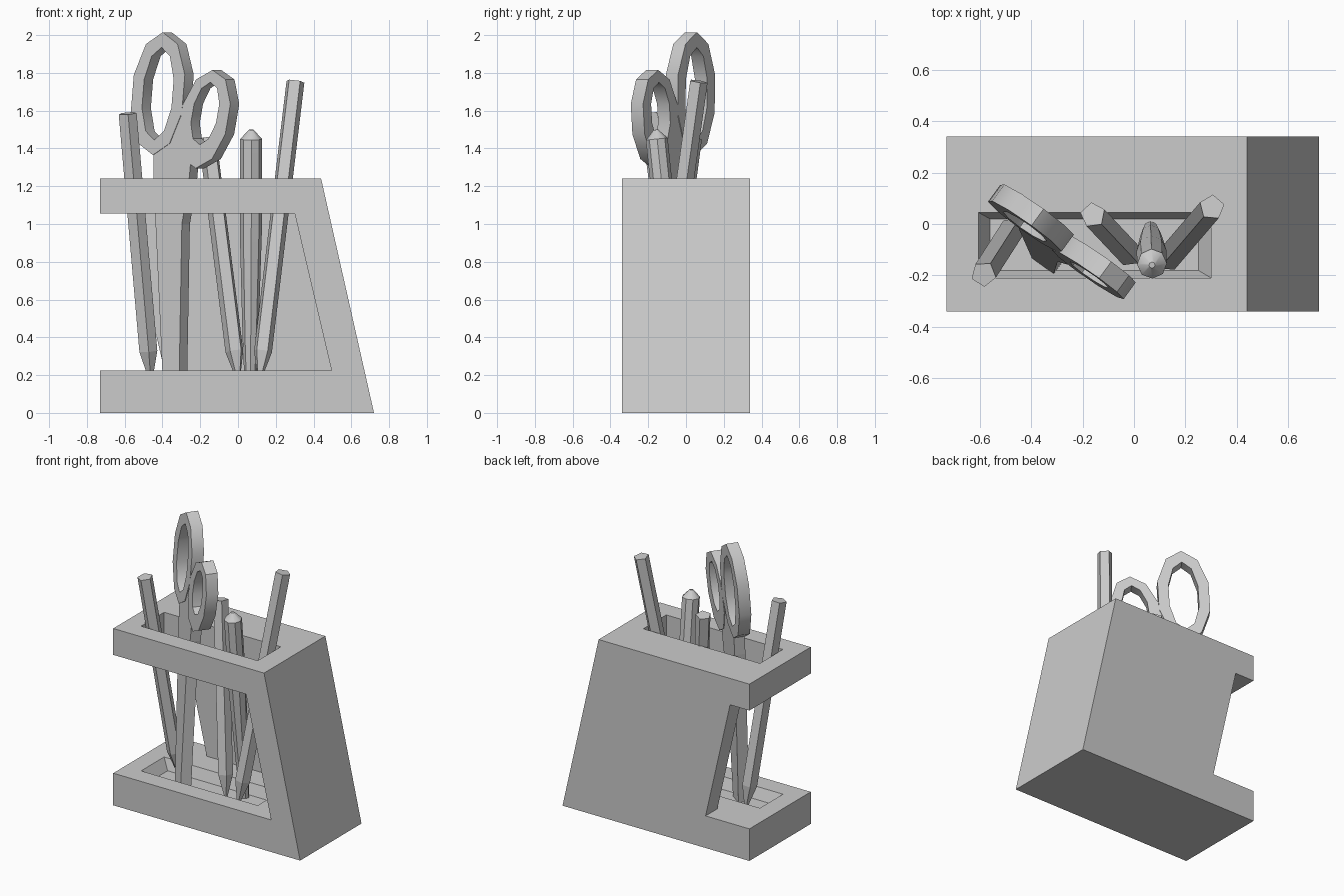
import bpy, bmesh
from math import sin, cos, pi, radians
from mathutils import Vector

if "Cube" in bpy.data.objects:
    bpy.data.objects.remove(bpy.data.objects["Cube"], do_unlink=True)

GREY = (0.6, 0.6, 0.6, 1)
grey = bpy.data.materials.new("plain grey")
grey.use_nodes = True
grey.diffuse_color = GREY
grey.node_tree.nodes["Principled BSDF"].inputs["Base Color"].default_value = GREY


def finish(name, bm, smooth=False):
    bmesh.ops.recalc_face_normals(bm, faces=bm.faces)
    mesh = bpy.data.meshes.new(name)
    bm.to_mesh(mesh)
    bm.free()
    mesh.materials.append(grey)
    obj = bpy.data.objects.new(name, mesh)
    bpy.context.collection.objects.link(obj)
    if smooth:
        bpy.ops.object.select_all(action='DESELECT')
        obj.select_set(True)
        bpy.context.view_layer.objects.active = obj
        bpy.ops.object.shade_smooth_by_angle(angle=radians(40))
    return obj


def loft(name, rings, caps=True, closed=False, smooth=False):
    """Skin a list of equal-length closed loops of points."""
    bm = bmesh.new()
    loops = [[bm.verts.new(p) for p in ring] for ring in rings]
    n = len(loops[0])
    pairs = list(zip(loops, loops[1:]))
    if closed:
        pairs.append((loops[-1], loops[0]))
    for a, b in pairs:
        for i in range(n):
            j = (i + 1) % n
            bm.faces.new((a[i], a[j], b[j], b[i]))
    if caps and not closed:
        bm.faces.new(loops[0])
        bm.faces.new(loops[-1])
    return finish(name, bm, smooth)


def prism(name, profile, y0, y1):
    return loft(name, [[(x, y, z) for x, z in profile] for y in (y0, y1)])


def rect(x0, x1, y0, y1, z):
    return [(x0, y0, z), (x1, y0, z), (x1, y1, z), (x0, y1, z)]


# Holder: slanted block with a front opening, a shallower back notch,
# a slot through the top and a tapered tray in the base
FLOOR, LEDGE, TOP, TRAY = 0.225, 1.055, 1.24, 0.15
holder = prism("holder", [(-0.73, 0), (0.72, 0), (0.44, TOP), (-0.73, TOP)], -0.34, 0.34)


def opening(name, low_x, high_x, y0, y1):
    return prism(name, [(-0.9, FLOOR), (low_x, FLOOR), (high_x, LEDGE), (-0.9, LEDGE)], y0, y1)


slot = (-0.605, 0.30, -0.21, 0.045)
tray = (-0.56, 0.25, -0.18, 0.02)
cutters = [
    opening("front_opening", 0.495, 0.30, -0.5, 0.21),
    opening("back_notch", -0.39, -0.58, 0.1, 0.5),
    loft("top_slot", [rect(*slot, 0.9), rect(*slot, 1.4)]),
    loft("base_tray", [rect(*tray, TRAY), rect(*slot, FLOOR), rect(*slot, 0.3)]),
]
bpy.context.view_layer.objects.active = holder
for cutter in cutters:
    mod = holder.modifiers.new(cutter.name, 'BOOLEAN')
    mod.operation = 'DIFFERENCE'
    mod.solver = 'EXACT'
    mod.object = cutter
    bpy.ops.object.modifier_apply(modifier=mod.name)
    bpy.data.objects.remove(cutter, do_unlink=True)


def stick(name, tip, end, sides, profile, smooth=False):
    """Faceted rod from tip to end; profile holds (distance, radius)."""
    tip, end = Vector(tip), Vector(end)
    turn = (end - tip).to_track_quat('Z', 'Y')
    length = (end - tip).length
    rings = []
    for d, r in profile:
        d = d if d >= 0 else length + d
        rings.append([tip + turn @ Vector((r * sin(2 * pi * i / sides), r * cos(2 * pi * i / sides), d))
                      for i in range(sides)])
    return loft(name, rings, smooth=smooth)


# Pencils and marker
for name, tip, end in (
        ("left_pencil", (-0.46, 0.0, TRAY), (-0.585, -0.195, 1.585)),
        ("right_pencil", (0.11, -0.16, TRAY), (0.303, 0.065, 1.755)),
        ("short_pencil", (0.005, -0.14, TRAY), (-0.16, 0.035, 1.455))):
    length = (Vector(end) - Vector(tip)).length
    stick(name, tip, end, 5, [(0, 0.003), (0.18, 0.05), (length, 0.05)])
stick("marker", (0.065, -0.02, TRAY), (0.07, -0.16, 1.5), 8,
      [(0, 0.03), (0.25, 0.042), (0.8, 0.058), (-0.05, 0.058), (-0.001, 0.012)], True)

# Scissors: flat shape in an upright plane turned about the vertical
NORMAL = Vector((0.59, 0.81, 0))


def on_plane(x, z, offset):
    x += 0.024
    y = -0.057 - 0.725 * (x + 0.30) + 0.07 * (z - 1.6)
    return Vector((x, y, z)) + NORMAL * offset


def handle(name, cx, cz, outer, inner, lean, lift, half=0.04, n=10):
    rings = []
    for i in range(n):
        a = 2 * pi * (i + 0.5) / n
        ring = []
        for (rx, rz), dz, side in ((outer, 0, -half), (outer, 0, half), (inner, lift, half), (inner, lift, -half)):
            z = rz * sin(a) + dz
            ring.append(on_plane(cx + rx * cos(a) + lean * z, cz + z, side))
        rings.append(ring)
    return loft(name, rings, closed=True, smooth=True)


handle("tall_handle", -0.425, 1.69, (0.142, 0.325), (0.082, 0.245), 0.08, 0.0)
handle("low_handle", -0.18, 1.555, (0.132, 0.26), (0.07, 0.165), 0.17, 0.03)
blade = [(-0.40, TRAY), (-0.315, TRAY), (-0.30, 1.0), (-0.265, 1.2), (-0.255, 1.31),
         (-0.225, 1.37), (-0.315, 1.59), (-0.36, 1.46), (-0.43, 1.43), (-0.45, 1.36), (-0.45, 1.24)]
loft("scissor_blades", [[on_plane(x, z, side) for x, z in blade] for side in (-0.036, 0.036)])
